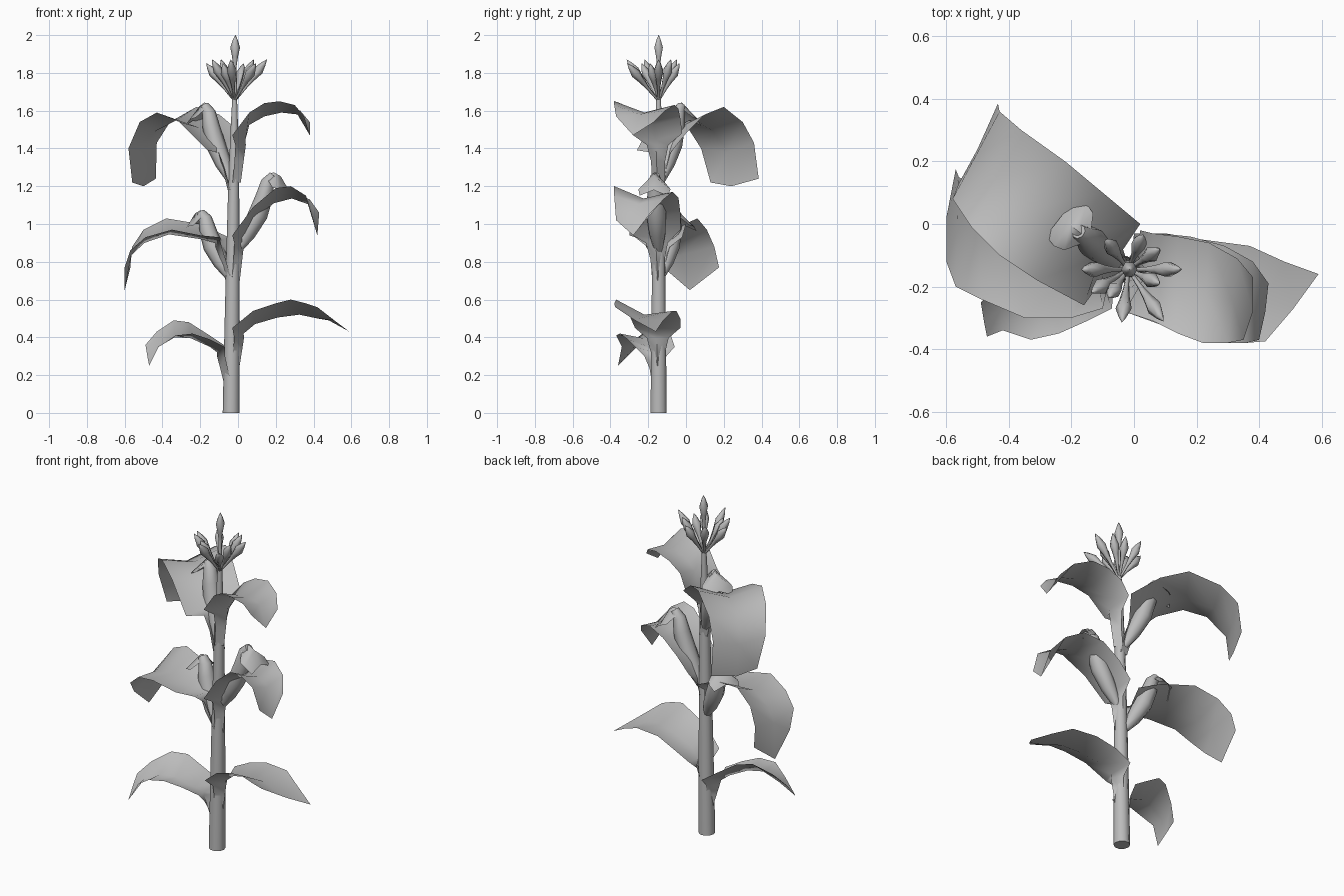
import bpy, math
from mathutils import Vector

cube = bpy.data.objects.get("Cube")
if cube:
    bpy.data.objects.remove(cube, do_unlink=True)

grey = bpy.data.materials.new("plain grey")
grey.use_nodes = True
grey.diffuse_color = (.5, .5, .5, 1)
grey.node_tree.nodes["Principled BSDF"].inputs["Base Color"].default_value = (.5, .5, .5, 1)

UP = Vector((0, 0, 1))


def stalk_at(z):
    return Vector((-.036 + .011 * z, -.145, z))


def heading(degrees):
    a = math.radians(degrees)
    return Vector((math.cos(a), math.sin(a), 0))


def make(name, verts, faces):
    mesh = bpy.data.meshes.new(name)
    mesh.from_pydata(verts, [], faces)
    mesh.materials.append(grey)
    mesh.shade_smooth()
    mesh.set_sharp_from_angle(angle=math.radians(75))
    obj = bpy.data.objects.new(name, mesh)
    bpy.context.collection.objects.link(obj)
    return obj


def sheet(name, rows):
    """Surface through rows of equally many points."""
    n = len(rows[0])
    faces = [(r * n + c, r * n + c + 1, r * n + n + c + 1, r * n + n + c)
             for r in range(len(rows) - 1) for c in range(n - 1)]
    return make(name, [p for row in rows for p in row], faces)


def tube(name, path, radii, sides):
    """Closed tube along a path, with one radius per point."""
    verts, faces = [], []
    for i, (p, r) in enumerate(zip(path, radii)):
        along = (path[min(i + 1, len(path) - 1)] - path[max(i - 1, 0)]).normalized()
        side = along.cross(Vector((0, 1, 0))).normalized()
        other = along.cross(side)
        for k in range(sides):
            a = math.tau * k / sides
            verts.append(p + r * (math.cos(a) * side + math.sin(a) * other))
    for i in range(len(path) - 1):
        for k in range(sides):
            j = (k + 1) % sides
            faces.append((i * sides + k, i * sides + j, (i + 1) * sides + j, (i + 1) * sides + k))
    faces.append(tuple(reversed(range(sides))))
    faces.append(tuple(range(len(verts) - sides, len(verts))))
    return make(name, verts, faces)


def leaf(name, base_z, back, front, tip):
    """Folded blade between two edges, on a narrow sheath that hugs the stalk."""
    back, front = [Vector(p) for p in back], [Vector(p) for p in front]
    rows = [[b, (b + f) / 2 - sag * UP, f]
            for b, f, sag in zip(back, front, (.03, .05, .055, .05, .035, 0))]
    rows[-1][1] = Vector(tip)
    across = back[0] - front[0]
    across.z = 0
    across.normalize()
    out = across.cross(UP)
    if out.dot(back[-1] - back[0]) < 0:
        out.negate()
    rows[0][1] += out * .045
    root, collar = stalk_at(base_z), rows[0][1] - out * .04
    sheath = []
    for t, half, bulge in ((0, .034, .038), (.5, .038, .042), (.88, .058, .045)):
        c = root.lerp(collar, t)
        sheath.append([c + across * half, c + out * bulge, c - across * half])
    return sheet(name, sheath + rows)


# Stalk
levels = (0, .4, .8, 1.2, 1.5, 1.66, 1.84)
tube("stalk", [stalk_at(z) for z in levels], (.045, .041, .036, .029, .02, .013, .008), 10)

# Leaves on the +x side
leaf("lower_left_leaf", .22,
     [(0, -.03, .45), (.1, -.03, .5), (.22, -.05, .54), (.37, -.07, .54), (.48, -.12, .49), (.59, -.16, .43)],
     [(-.03, -.27, .45), (.08, -.31, .54), (.2, -.34, .58), (.28, -.37, .6), (.36, -.38, .58), (.42, -.375, .56)],
     (.51, -.27, .49))
leaf("middle_left_leaf", .7,
     [(0, -.03, .97), (.08, -.03, 1.06), (.18, -.04, 1.14), (.29, -.07, 1.17), (.38, -.12, 1.13), (.43, -.19, 1.06)],
     [(-.03, -.28, .94), (.08, -.32, 1.09), (.2, -.36, 1.19), (.28, -.38, 1.2), (.36, -.38, 1.15), (.4, -.37, 1.02)],
     (.42, -.28, .94))
leaf("upper_left_leaf", 1.22,
     [(.02, -.02, 1.48), (.06, -.03, 1.56), (.14, -.04, 1.61), (.24, -.06, 1.63), (.33, -.11, 1.6), (.38, -.17, 1.54)],
     [(-.03, -.28, 1.47), (.06, -.31, 1.59), (.14, -.35, 1.64), (.22, -.38, 1.65), (.3, -.38, 1.63), (.35, -.37, 1.57)],
     (.38, -.28, 1.47))

# Leaves on the -x side
leaf("lower_right_leaf", .15,
     [(-.06, -.06, .35), (-.15, -.08, .41), (-.26, -.1, .48), (-.34, -.14, .49), (-.43, -.2, .43), (-.49, -.25, .36)],
     [(-.07, -.27, .35), (-.15, -.31, .39), (-.24, -.35, .42), (-.33, -.37, .41), (-.42, -.34, .35), (-.47, -.36, .25)],
     (-.48, -.31, .3))
leaf("middle_right_leaf", .7,
     [(-.05, -.02, .93), (-.2, 0, 1), (-.38, .06, 1.03), (-.5, .11, .97), (-.56, .15, .88), (-.57, .175, .77)],
     [(-.1, -.27, .93), (-.2, -.3, .94), (-.35, -.3, .97), (-.49, -.24, .93), (-.57, -.2, .86), (-.6, -.12, .77)],
     (-.6, .02, .65))
leaf("upper_right_leaf", 1.18,
     [(.02, 0, 1.48), (-.1, .1, 1.58), (-.22, .2, 1.62), (-.36, .3, 1.54), (-.43, .36, 1.43), (-.435, .385, 1.24)],
     [(-.16, -.26, 1.39), (-.31, -.18, 1.54), (-.43, -.1, 1.59), (-.52, -.01, 1.54), (-.58, .08, 1.4), (-.56, .13, 1.22)],
     (-.5, .24, 1.2))


# Ears: a swollen husk with a drooping leafy tip
def ear(name, degrees, base_z, height, reach):
    root, out = stalk_at(base_z), heading(degrees)
    across = out.cross(UP)

    def at(r, h):
        return root + out * reach * r + UP * height * h

    path = [at(.1, 0), at(.35, .22), at(.6, .46), at(.76, .7), at(.84, .88), at(.98, .97)]
    tube(name + "_husk", path, (.022, .043, .052, .046, .036, .024), 8)
    rows = [[at(r, h) + across * half * k - UP * droop * abs(k) for k in (-1, 0, 1)]
            for r, h, half, droop in ((.84, .97, .03, .02), (.98, 1.01, .075, .08),
                                      (1.15, .96, .085, .07), (1.35, .78, .075, .03))]
    sheet(name + "_husk_tip", rows)


ear("upper_ear", 142, 1.23, .41, .2)
ear("right_ear", 150, .72, .35, .2)
ear("left_ear", -5, .86, .41, .22)


# Tassel: thin stems that swell into pointed buds
def spikelet(name, start, end):
    steps = (0, .35, .55, .74, .9, 1)
    tube(name, [start.lerp(end, t) for t in steps], (.005, .009, .016, .026, .013, .001), 6)


crown = stalk_at(1.65)
spread = ((0, .17), (-56, .2), (-97, .17), (-125, .11), (-148, .14),
          (180, .15), (127, .12), (67, .12), (33, .12), (-25, .11))
for i, (degrees, reach) in enumerate(spread):
    spikelet(f"tassel_spikelet_{i + 1}", crown, crown + heading(degrees) * reach + UP * (.2 if i % 2 else .22))
spikelet("tassel_centre", crown + UP * .1, stalk_at(2))
